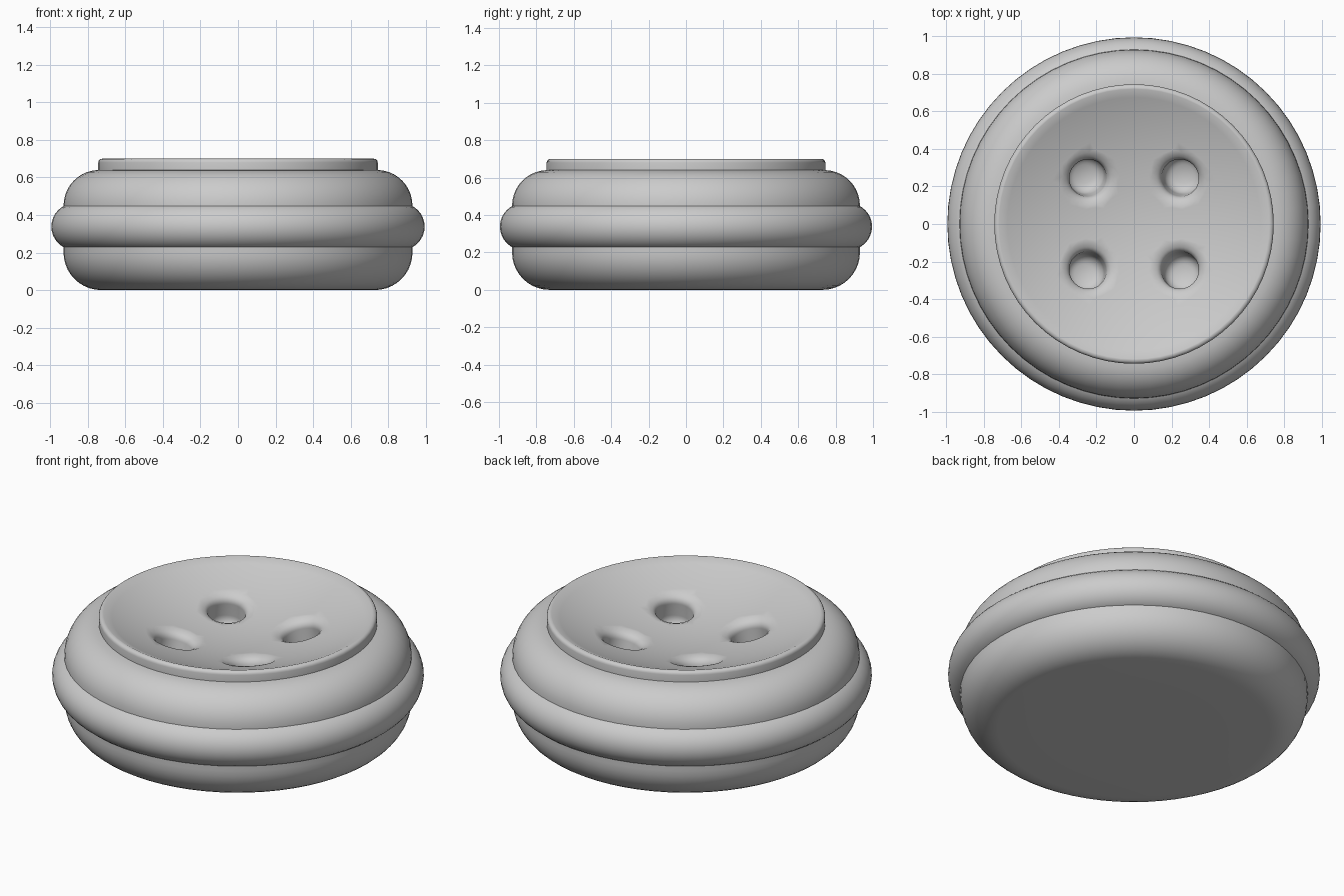
import bpy, bmesh
from math import sin, cos, pi, radians, sqrt
from mathutils import Vector, Matrix

if "Cube" in bpy.data.objects:
    bpy.data.objects.remove(bpy.data.objects["Cube"])


def arc(cr, cz, rad, a0, a1, n=8):
    """Points (r, z) on a circular arc, angles in degrees."""
    return [(cr + rad * cos(radians(a0 + (a1 - a0) * i / n)),
             cz + rad * sin(radians(a0 + (a1 - a0) * i / n))) for i in range(n + 1)]


def lathe(name, profile, segs, closed=False):
    """Revolve an (r, z) profile around z."""
    bm = bmesh.new()
    verts = [bm.verts.new((r, 0, z)) for r, z in profile]
    pairs = list(zip(verts, verts[1:])) + ([(verts[-1], verts[0])] if closed else [])
    edges = [bm.edges.new(p) for p in pairs]
    bmesh.ops.spin(bm, geom=verts + edges, cent=(0, 0, 0), axis=(0, 0, 1),
                   angle=2 * pi, steps=segs)
    bmesh.ops.remove_doubles(bm, verts=bm.verts, dist=1e-5)
    bmesh.ops.recalc_face_normals(bm, faces=bm.faces)
    me = bpy.data.meshes.new(name)
    bm.to_mesh(me)
    bm.free()
    ob = bpy.data.objects.new(name, me)
    bpy.context.collection.objects.link(ob)
    return ob


def smooth(ob):
    bpy.ops.object.select_all(action='DESELECT')
    ob.select_set(True)
    bpy.context.view_layer.objects.active = ob
    bpy.ops.object.shade_smooth_by_angle(angle=radians(35))


RIM, DEPTH, TOP = 0.72, 0.165, 0.70


def dish_z(r):
    return TOP - DEPTH * (1 - (r / RIM) ** 2)


# Rounded cushion body with raised rim and concave top
profile = [(0, 0), (0.4, 0)]
profile += arc(0.73, 0.20, 0.20, -90, 0, 10)
profile += arc(0.74, 0.45, 0.19, 0, 88, 10)
profile += [(0.745, 0.64)]
profile += arc(0.725, 0.68, 0.02, 0, 90, 4)
profile += [(RIM * i / 16, dish_z(RIM * i / 16)) for i in range(16, -1, -1)]
body = lathe("button_body", profile, 64)

# Piping band around the middle
piping = lathe("piping_band", arc(0.87, 0.338, 0.125, -90, 90, 16) + [(0.8, 0.338)], 64, True)

# Four thread holes, flared at the lip, square to the dished surface
hole_r, lip = 0.10, 0.045
hole = [(0, -0.19)] + arc(hole_r - 0.06, -0.12, 0.06, -80, 0, 6)
hole += arc(hole_r + lip, -lip, lip, 180, 120, 6)
r, z = hole[-1]
hole += [(r + 0.1, z + 0.058), (0, z + 0.058)]
centre_r = sqrt(2) * 0.24
slope = 2 * DEPTH * centre_r / RIM ** 2
cutters = []
for i in range(4):
    a = pi / 4 + i * pi / 2
    d = Vector((cos(a), sin(a), 0))
    cutter = lathe("hole_cutter", hole, 32)
    normal = Vector((-slope * d.x, -slope * d.y, 1)).normalized()
    cutter.matrix_world = (Matrix.Translation(d * centre_r + Vector((0, 0, dish_z(centre_r))))
                           @ normal.to_track_quat('Z', 'Y').to_matrix().to_4x4())
    cutter.hide_render = True
    cutters.append(cutter)
    mod = body.modifiers.new("hole", 'BOOLEAN')
    mod.operation, mod.solver, mod.object = 'DIFFERENCE', 'EXACT', cutter

# Bake the holes, then remove the cutters
bpy.context.view_layer.update()
baked = bpy.data.meshes.new_from_object(body.evaluated_get(bpy.context.evaluated_depsgraph_get()))
body.modifiers.clear()
body.data = baked
for cutter in cutters:
    bpy.data.objects.remove(cutter)

for ob in (body, piping):
    smooth(ob)
